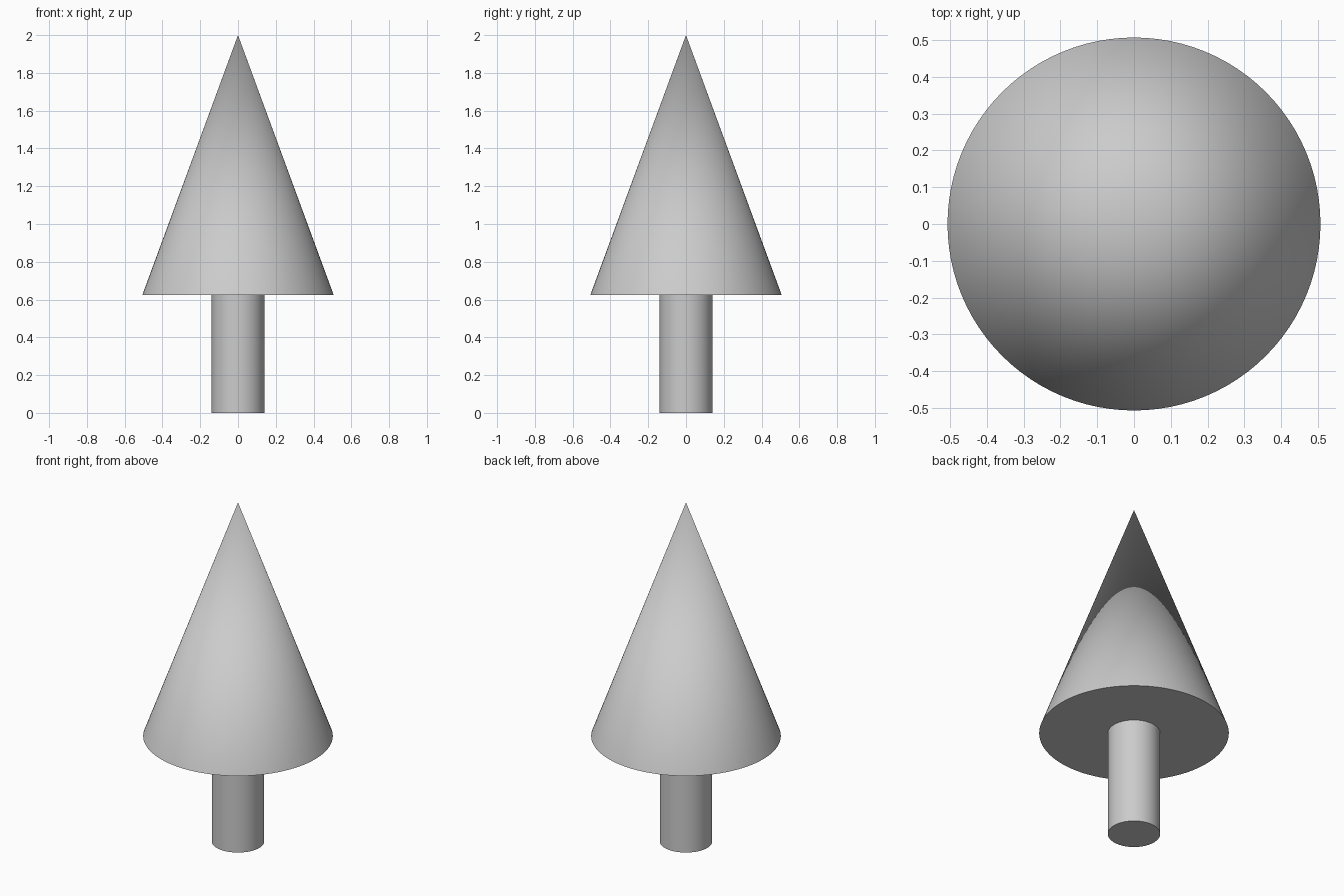
import bpy
import math

if "Cube" in bpy.data.objects:
    bpy.data.objects.remove(bpy.data.objects["Cube"])

SIDES = 96
TRUNK_R, FOLIAGE_R = 0.14, 0.507
BASE_Z, TOP_Z = 0.623, 2.0


def finish(name):
    obj = bpy.context.object
    obj.name = name
    bpy.ops.object.shade_smooth_by_angle(angle=math.radians(30))
    return obj


# Trunk: plain cylinder from the ground to the underside of the cone
bpy.ops.mesh.primitive_cylinder_add(
    vertices=SIDES, radius=TRUNK_R, depth=BASE_Z, location=(0, 0, BASE_Z / 2))
finish("trunk")

# Foliage: tall cone with a flat underside
bpy.ops.mesh.primitive_cone_add(
    vertices=SIDES, radius1=FOLIAGE_R, radius2=0, depth=TOP_Z - BASE_Z,
    location=(0, 0, (BASE_Z + TOP_Z) / 2))
finish("foliage_cone")
